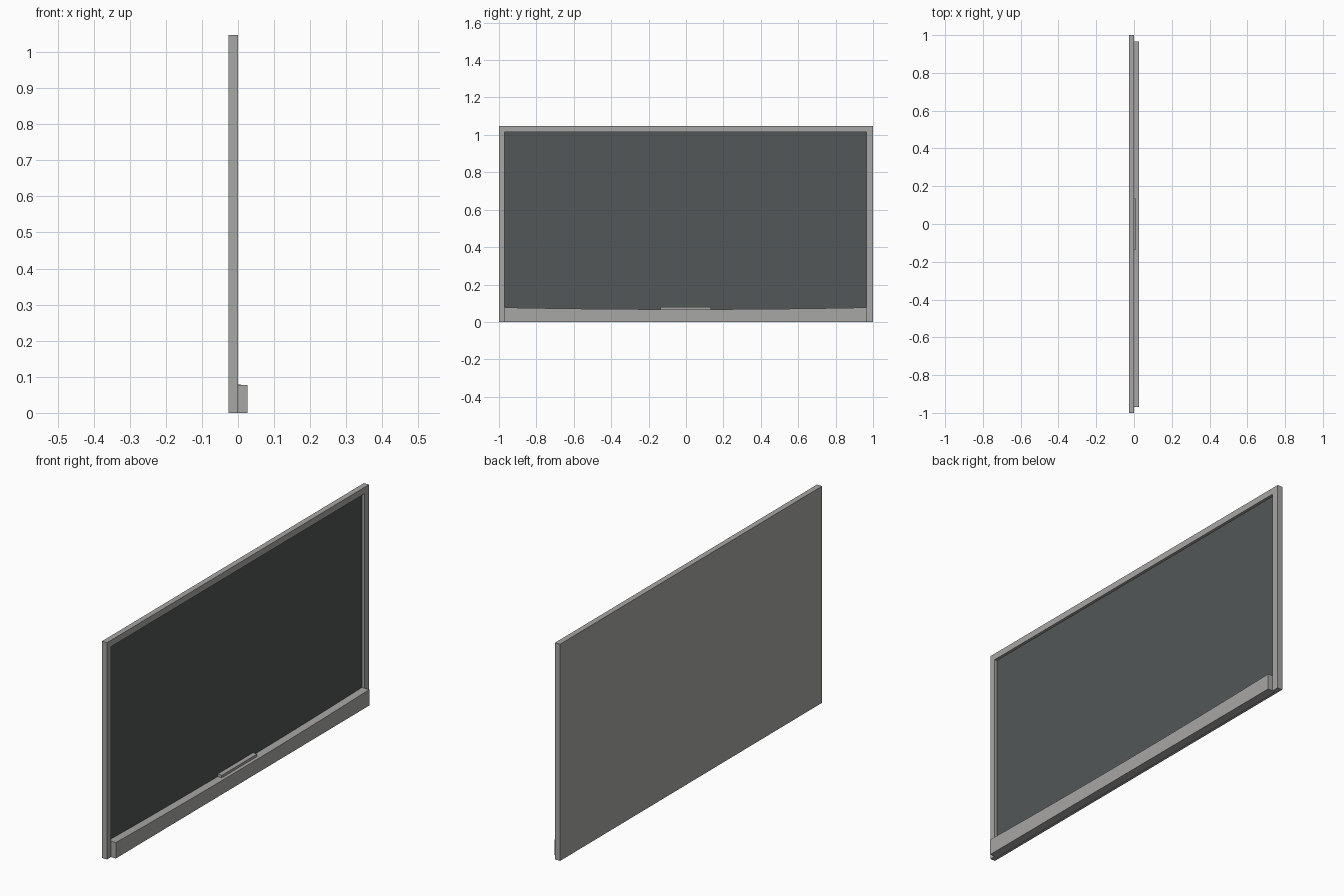
import bpy, bmesh

if "Cube" in bpy.data.objects:
    bpy.data.objects.remove(bpy.data.objects["Cube"])


def material(name, rgb):
    m = bpy.data.materials.new(name)
    m.diffuse_color = (*rgb, 1)
    m.use_nodes = True
    m.node_tree.nodes["Principled BSDF"].inputs["Base Color"].default_value = m.diffuse_color
    return m


GREY = material("warm grey frame", (0.39, 0.385, 0.375))
DARK = material("dark slate screen", (0.085, 0.095, 0.096))

BACK, FACE, FRONT = -0.027, -0.013, 0.0   # back, screen surface, frame front
TRAY = 0.026                              # front of the ledge
Y0, Y1 = -0.97, 0.965                     # inner opening
TOP, INNER_TOP = 1.047, 1.016


def finish(name, bm, mat):
    bmesh.ops.recalc_face_normals(bm, faces=bm.faces)
    me = bpy.data.meshes.new(name)
    bm.to_mesh(me)
    bm.free()
    me.materials.append(mat)
    ob = bpy.data.objects.new(name, me)
    bpy.context.collection.objects.link(ob)
    return ob


def extrude(name, outline, x0, x1, mat):
    """Extrude a closed (y, z) outline from x0 to x1."""
    bm = bmesh.new()
    face = bm.faces.new([bm.verts.new((x0, y, z)) for y, z in outline])
    ext = bmesh.ops.extrude_face_region(bm, geom=[face])["geom"]
    bmesh.ops.translate(bm, vec=(x1 - x0, 0, 0),
                        verts=[v for v in ext if isinstance(v, bmesh.types.BMVert)])
    return finish(name, bm, mat)


def rect(y0, y1, z0, z1):
    return [(y0, z0), (y1, z0), (y1, z1), (y0, z1)]


# Back panel and the three-sided raised frame
extrude("back_panel", rect(-1, 1, 0, TOP), BACK, FACE - 0.003, GREY)
extrude("frame", [(-1, 0), (Y0, 0), (Y0, INNER_TOP), (Y1, INNER_TOP),
                  (Y1, 0), (1, 0), (1, TOP), (-1, TOP)], FACE - 0.003, FRONT, GREY)

# Recessed dark screen
extrude("screen", rect(Y0, Y1, 0, INNER_TOP), FACE - 0.003, FACE, DARK)

# Bottom ledge whose top edge dips gently towards the middle
N = 16
mid, half = (Y0 + Y1) / 2, (Y1 - Y0) / 2
curve = []
for i in range(N + 1):
    t = 1 - 2 * i / N
    curve.append((mid + half * t, 0.067 + 0.010 * t * t))
extrude("ledge", [(Y0, 0), (Y1, 0)] + curve, FACE, TRAY, GREY)

# Small raised block in the middle of the ledge
extrude("centre_block", rect(-0.137, 0.134, 0.06, 0.079), FACE, 0.009, GREY)
